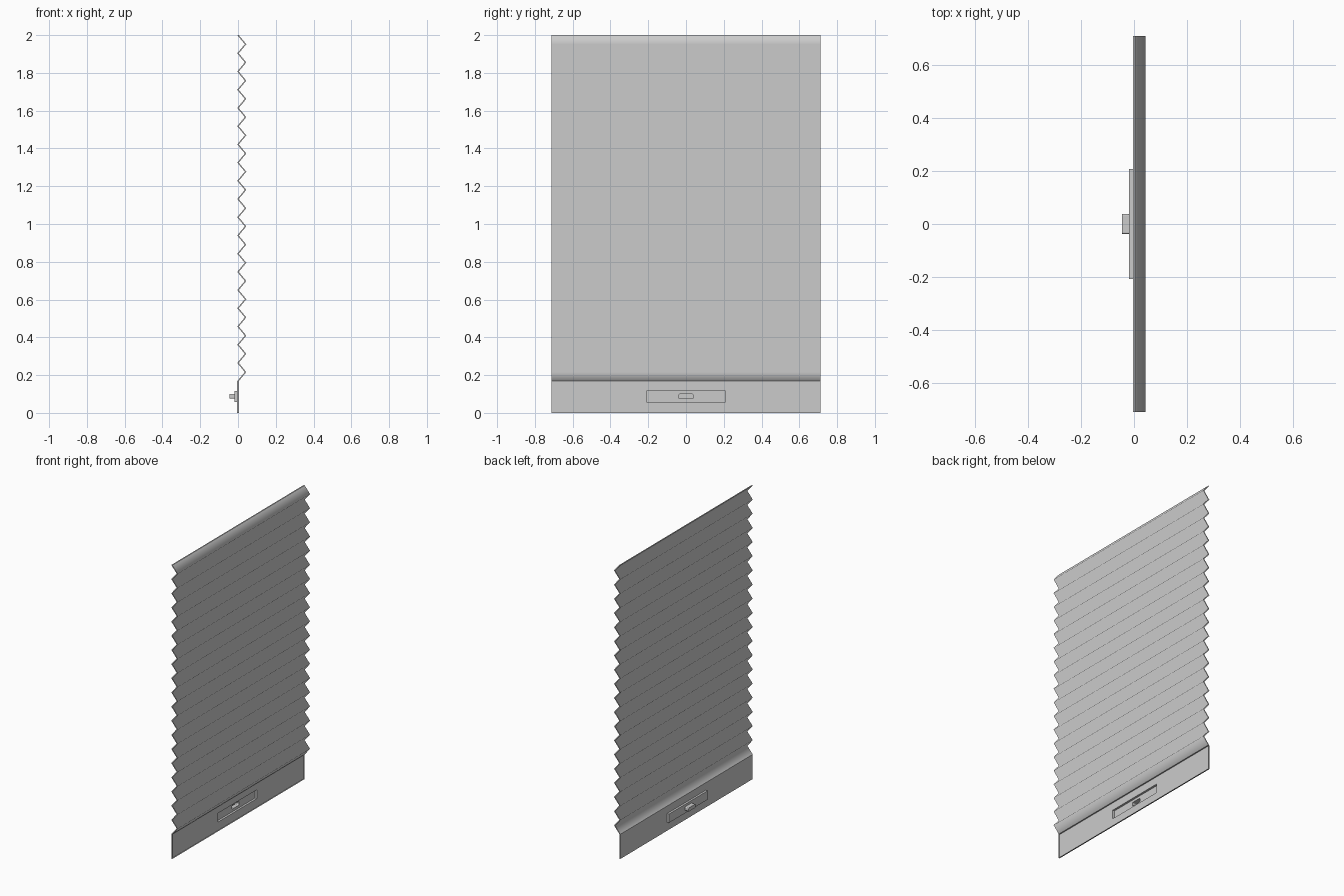
import bpy
import bmesh

cube = bpy.data.objects.get("Cube")
if cube:
    bpy.data.objects.remove(cube, do_unlink=True)

HALF_WIDTH = 0.712
HEM_TOP = 0.168
HEIGHT = 2.0
PLEATS = 19
DEPTH = 0.04
HALF_THICK = 0.004

grey = bpy.data.materials.new("light grey fabric")
grey.use_nodes = True
grey.diffuse_color = (0.6, 0.6, 0.6, 1)
grey.node_tree.nodes["Principled BSDF"].inputs["Base Color"].default_value = (0.6, 0.6, 0.6, 1)


def finish(bm, name):
    mesh = bpy.data.meshes.new(name)
    bm.to_mesh(mesh)
    bm.free()
    mesh.materials.append(grey)
    obj = bpy.data.objects.new(name, mesh)
    bpy.context.collection.objects.link(obj)
    return obj


# Pleated shade: thin zigzag sheet, soft over the folds, crisp at its borders
bm = bmesh.new()
rows = []
for i in range(2 * PLEATS + 1):
    z = HEM_TOP + (HEIGHT - HEM_TOP) * i / (2 * PLEATS)
    x = DEPTH * (i % 2)
    rows.append([bm.verts.new((x + dx, y, z))
                 for dx, y in ((-HALF_THICK, -HALF_WIDTH), (HALF_THICK, -HALF_WIDTH),
                               (HALF_THICK, HALF_WIDTH), (-HALF_THICK, HALF_WIDTH))])
for low, high in zip(rows, rows[1:]):
    for k in range(4):
        n = (k + 1) % 4
        face = bm.faces.new((low[k], low[n], high[n], high[k]))
        face.smooth = k % 2 == 1
bm.faces.new(rows[0][::-1])
bm.faces.new(rows[-1])
for edge in bm.edges:
    if any(f.smooth for f in edge.link_faces) and not all(f.smooth for f in edge.link_faces):
        edge.smooth = False
bmesh.ops.recalc_face_normals(bm, faces=bm.faces[:])
finish(bm, "pleated_shade")

# Bottom rail: hollow shell stepping out into the handle and its knob
# Each ring is (x, half width, bottom, top)
rings = [
    (HALF_THICK, HALF_WIDTH, 0.0, HEM_TOP),
    (-HALF_THICK, HALF_WIDTH, 0.0, HEM_TOP),
    (-HALF_THICK, 0.208, 0.057, 0.117),
    (-0.018, 0.208, 0.057, 0.117),
    (-0.018, 0.038, 0.075, 0.1),
    (-0.046, 0.038, 0.075, 0.1),
]
bm = bmesh.new()
loops = [[bm.verts.new((x, y, z)) for y, z in ((-w, b), (-w, t), (w, t), (w, b))]
         for x, w, b, t in rings]
for a, b in zip(loops, loops[1:]):
    for k in range(4):
        n = (k + 1) % 4
        bm.faces.new((a[k], a[n], b[n], b[k]))
tip = bm.faces.new(loops[-1])
bmesh.ops.recalc_face_normals(bm, faces=bm.faces[:])
tip.normal_update()
if tip.normal.x > 0:
    bmesh.ops.reverse_faces(bm, faces=bm.faces[:])

# Rounded knob corners
corners = [bm.edges.get((p, q)) for p, q in zip(loops[-2], loops[-1])]
bmesh.ops.bevel(bm, geom=corners, offset=0.006, segments=3, profile=0.5, affect='EDGES')
finish(bm, "bottom_rail_with_handle")
